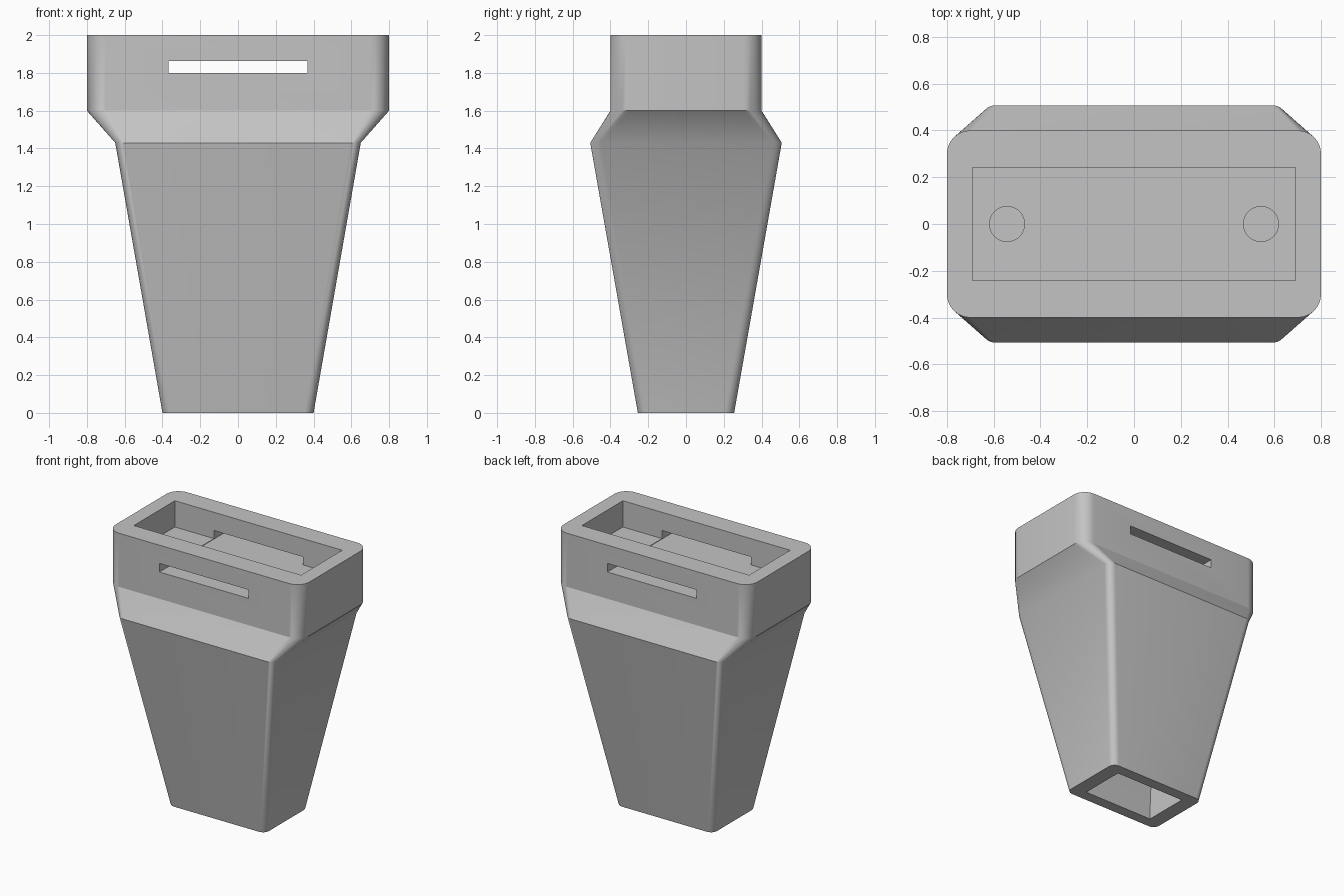
import bpy
import bmesh
import math

cube = bpy.data.objects.get("Cube")
if cube:
    bpy.data.objects.remove(cube, do_unlink=True)

gray = bpy.data.materials.new("neutral gray")
gray.use_nodes = True
colour = (0.55, 0.55, 0.55, 1)
gray.diffuse_color = colour
gray.node_tree.nodes["Principled BSDF"].inputs["Base Color"].default_value = colour


def make_object(name, bm):
    bmesh.ops.recalc_face_normals(bm, faces=bm.faces)
    mesh = bpy.data.meshes.new(name)
    bm.to_mesh(mesh)
    bm.free()
    mesh.materials.append(gray)
    obj = bpy.data.objects.new(name, mesh)
    bpy.context.collection.objects.link(obj)
    return obj


def ring_points(hx, hy, radius, steps):
    """Rounded rectangle, or a plain one when steps is 0."""
    points = []
    for quarter, (sx, sy) in enumerate([(1, 1), (-1, 1), (-1, -1), (1, -1)]):
        for i in range(steps + 1):
            a = math.pi / 2 * (quarter + (i / steps if steps else 0))
            points.append((sx * (hx - radius) + radius * math.cos(a),
                           sy * (hy - radius) + radius * math.sin(a)))
    return points


def loft(name, levels, steps):
    """Skin a stack of (z, half width, half depth, corner radius) outlines."""
    bm = bmesh.new()
    rings = []
    for z, hx, hy, radius in levels:
        pts = ring_points(hx, hy, radius, steps)
        rings.append([bm.verts.new((x, y, z)) for x, y in pts])
    count = len(rings[0])
    for low, high in zip(rings, rings[1:]):
        for i in range(count):
            j = (i + 1) % count
            bm.faces.new((low[i], low[j], high[j], high[i]))
    bm.faces.new(rings[0][::-1])
    bm.faces.new(rings[-1])
    return make_object(name, bm)


def cut(target, cutter):
    """Subtract the cutter for good and discard it."""
    cutter.hide_render = True
    mod = target.modifiers.new("cut", "BOOLEAN")
    mod.operation = "DIFFERENCE"
    mod.solver = "EXACT"
    mod.object = cutter
    bpy.context.view_layer.objects.active = target
    bpy.ops.object.modifier_apply(modifier=mod.name)
    bpy.data.objects.remove(cutter, do_unlink=True)


# Tapered body, flared shoulder and straight rounded head
body = loft("tapered_housing", [
    (0, 0.4, 0.255, 0.05),
    (1.43, 0.65, 0.507, 0.055),
    (1.6, 0.8, 0.4, 0.1),
    (2, 0.8, 0.4, 0.1)], 8)

# Shallow rectangular tray in the top
cut(body, loft("tray_cutter", [(1.804, 0.69, 0.242, 0), (2.1, 0.69, 0.242, 0)], 0))

# Slot through the front and back walls
cut(body, loft("slot_cutter", [(1.8, 0.368, 0.6, 0), (1.864, 0.368, 0.6, 0)], 0))

# Round pockets at both ends of the tray floor
for side in (-1, 1):
    bm = bmesh.new()
    bmesh.ops.create_cone(bm, cap_ends=True, segments=32, radius1=0.075,
                          radius2=0.075, depth=0.2)
    bmesh.ops.translate(bm, verts=bm.verts, vec=(side * 0.543, 0, 1.8))
    cut(body, make_object("pocket_cutter", bm))

# Hollow opening at the bottom: short straight lip, then a flare
cut(body, loft("hollow_cutter", [
    (-0.1, 0.29, 0.172, 0),
    (0.06, 0.29, 0.172, 0),
    (1.43, 0.53, 0.4, 0),
    (1.6, 0.53, 0.3, 0)], 0))

# Smooth corners, crisp edges
bpy.ops.object.select_all(action="DESELECT")
body.select_set(True)
bpy.context.view_layer.objects.active = body
bpy.ops.object.shade_smooth_by_angle(angle=math.radians(28))
